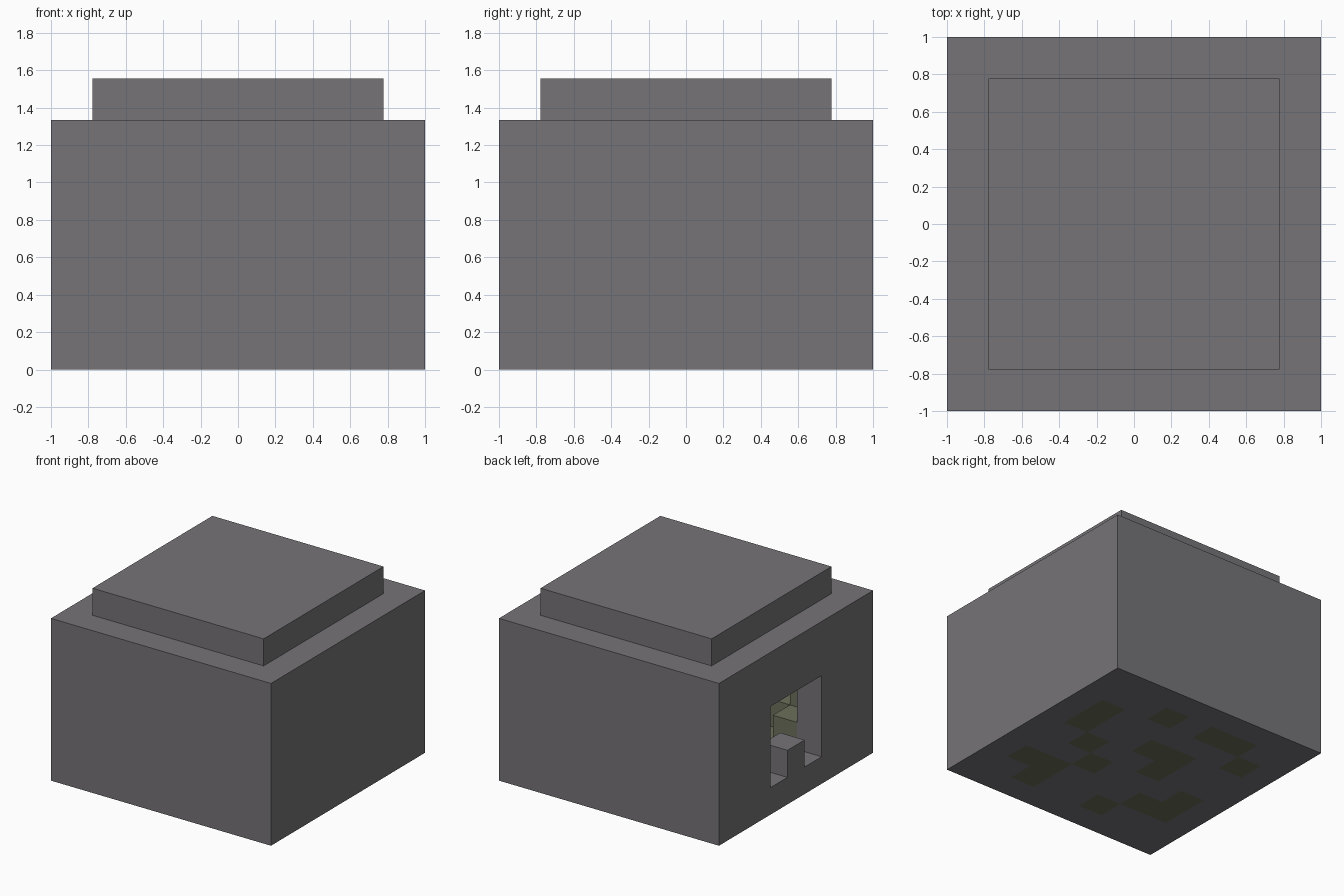
import bpy
import bmesh

if "Cube" in bpy.data.objects:
    bpy.data.objects.remove(bpy.data.objects["Cube"])

C = 2 / 9  # one block


def make_material(name, rgb):
    m = bpy.data.materials.new(name)
    m.use_nodes = True
    color = (*rgb, 1)
    m.diffuse_color = color
    bsdf = next(n for n in m.node_tree.nodes if n.type == 'BSDF_PRINCIPLED')
    bsdf.inputs["Base Color"].default_value = color
    bsdf.inputs["Roughness"].default_value = 0.9
    return m


stone = make_material("grey_stone", (0.18, 0.173, 0.185))
moss = make_material("mossy_stone", (0.148, 0.162, 0.103))


def box(name, low, high, mat):
    """Box between two corners, measured in blocks from the centre of the base."""
    bm = bmesh.new()
    bmesh.ops.create_cube(bm, size=1)
    for v in bm.verts:
        v.co = [C * (b if c > 0 else a) for c, a, b in zip(v.co, low, high)]
    mesh = bpy.data.meshes.new(name)
    bm.to_mesh(mesh)
    bm.free()
    mesh.materials.append(mat)
    ob = bpy.data.objects.new(name, mesh)
    bpy.context.collection.objects.link(ob)
    return ob


def cut(target, low, high):
    cutter = box("cutter", low, high, stone)
    cutter.hide_render = True
    mod = target.modifiers.new("cut", 'BOOLEAN')
    mod.operation = 'DIFFERENCE'
    mod.solver = 'EXACT'
    mod.object = cutter
    bpy.context.view_layer.objects.active = target
    bpy.ops.object.modifier_apply(modifier=mod.name)
    bpy.data.objects.remove(cutter)


# Outer walls: hollow room, with a doorway that keeps one sill block
walls = box("walls", (-4.5, -4.5, 0), (4.5, 4.5, 6), stone)
cut(walls, (-3.5, -3.5, -1), (3.5, 3.5, 7))
cut(walls, (-5, -1.5, 2), (-3, 1.5, 4))
for y in (-1.5, 0.5):
    cut(walls, (-5, y, 1), (-3, y + 1, 2.5))

# Raised roof slab
box("roof", (-3.5, -3.5, 6), (3.5, 3.5, 7), stone)

# Floor with mossy blocks; rows run back to front, columns from +x to -x
PATTERN = ["..m.mm.",
           "m.....m",
           "m..mm..",
           ".m..m..",
           "..m...m",
           "mm...mm",
           ".m..m.."]
bm = bmesh.new()
bmesh.ops.create_grid(bm, x_segments=7, y_segments=7, size=3.5 * C)
for f in bm.faces:
    p = f.calc_center_median() / C
    f.material_index = int(PATTERN[round(3 - p.y)][round(3 - p.x)] == "m")
# Thicken the grid by one block
old = bm.faces[:]
copy = bmesh.ops.duplicate(bm, geom=bm.verts[:] + bm.edges[:] + old)["geom"]
bmesh.ops.translate(bm, vec=(0, 0, C),
                    verts=[g for g in copy if isinstance(g, bmesh.types.BMVert)])
bmesh.ops.reverse_faces(bm, faces=old)
mesh = bpy.data.meshes.new("floor")
bm.to_mesh(mesh)
bm.free()
mesh.materials.append(stone)
mesh.materials.append(moss)
floor = bpy.data.objects.new("floor", mesh)
bpy.context.collection.objects.link(floor)

# Mossy rubble stacked in the front corner beside the doorway
for name, x, y, height in (("rubble_low", -3.5, -2.5, 1),
                           ("rubble_side", -2.5, -3.5, 1),
                           ("rubble_tall", -3.5, -3.5, 2)):
    box(name, (x, y, 1), (x + 1, y + 1, 1 + height), moss)
